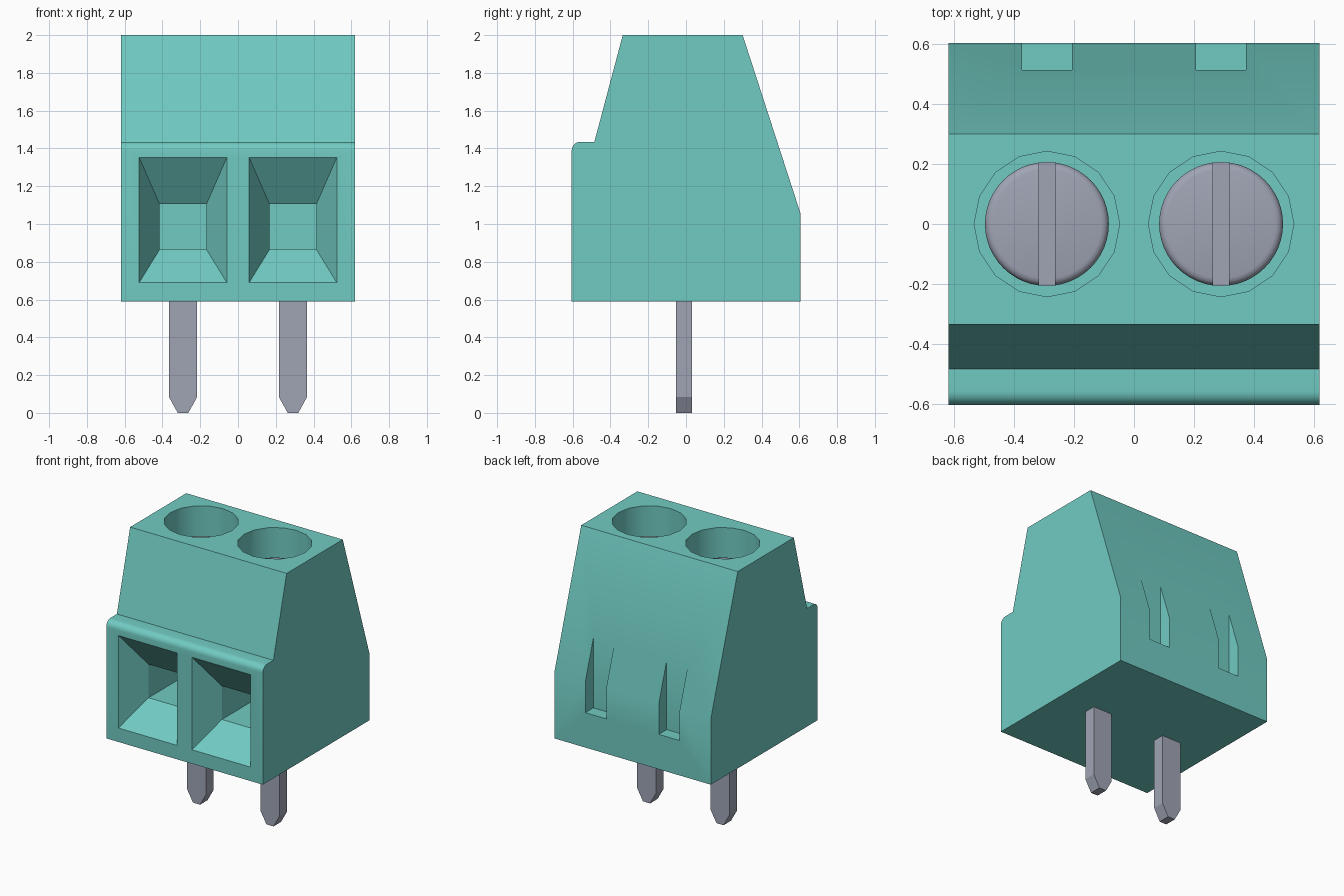
import bpy, bmesh, math
from mathutils import Matrix

if "Cube" in bpy.data.objects:
    bpy.data.objects.remove(bpy.data.objects["Cube"], do_unlink=True)


def material(name, rgb):
    m = bpy.data.materials.new(name)
    m.use_nodes = True
    m.diffuse_color = (*rgb, 1)
    m.node_tree.nodes["Principled BSDF"].inputs["Base Color"].default_value = (*rgb, 1)
    return m


TEAL = material("teal plastic", (0.165, 0.60, 0.545))
STEEL = material("grey steel", (0.35, 0.375, 0.46))


def finish(name, bm, mat):
    bmesh.ops.recalc_face_normals(bm, faces=bm.faces[:])
    mesh = bpy.data.meshes.new(name)
    bm.to_mesh(mesh)
    bm.free()
    mesh.materials.append(mat)
    ob = bpy.data.objects.new(name, mesh)
    bpy.context.collection.objects.link(ob)
    return ob


def loft(name, rings, mat):
    """Solid through a list of rings with equal point counts, capped at both ends."""
    bm = bmesh.new()
    vs = [[bm.verts.new(p) for p in ring] for ring in rings]
    n = len(vs[0])
    for a, b in zip(vs, vs[1:]):
        for i in range(n):
            j = (i + 1) % n
            bm.faces.new((a[i], a[j], b[j], b[i]))
    bm.faces.new(vs[0])
    bm.faces.new(vs[-1][::-1])
    return finish(name, bm, mat)


def box(name, x0, x1, y0, y1, z0, z1, mat):
    return loft(name, [[(x0, y0, z), (x1, y0, z), (x1, y1, z), (x0, y1, z)]
                       for z in (z0, z1)], mat)


def cylinder(name, x, r, z0, z1, sides, mat):
    ring = [(x + r * math.sin(2 * math.pi * i / sides),
             r * math.cos(2 * math.pi * i / sides)) for i in range(sides)]
    return loft(name, [[(px, py, z) for px, py in ring] for z in (z0, z1)], mat)


def activate(ob):
    bpy.ops.object.select_all(action="DESELECT")
    ob.select_set(True)
    bpy.context.view_layer.objects.active = ob


def cut(ob, cutter):
    activate(ob)
    mod = ob.modifiers.new("cut", "BOOLEAN")
    mod.operation, mod.solver, mod.object = "DIFFERENCE", "EXACT", cutter
    bpy.ops.object.modifier_apply(modifier=mod.name)
    bpy.data.objects.remove(cutter, do_unlink=True)


def smooth(ob, angle):
    activate(ob)
    bpy.ops.object.shade_smooth_by_angle(angle=math.radians(angle))


# Housing: side profile with a rounded front lip, extruded across x
R = 0.045
lip = [(-0.56 - R * math.cos(a), 1.39 + R * math.sin(a))
       for a in (math.radians(15 * i) for i in range(7))]
profile = [(-0.605, 0.59)] + lip + [(-0.485, 1.435), (-0.335, 2.0), (0.3, 2.0),
                                    (0.605, 1.06), (0.605, 0.59)]
body = loft("housing", [[(x, y, z) for y, z in profile] for x in (-0.62, 0.62)], TEAL)


def rect(x0, x1, z0, z1, y):
    return [(x0, y, z0), (x1, y, z0), (x1, y, z1), (x0, y, z1)]


for side, cx in (("right", -0.291), ("left", 0.291)):
    # Funnel-shaped wire entry with a straight tunnel behind it
    outer = (cx - 0.232, cx + 0.232, 0.69, 1.352)
    inner = (cx - 0.124, cx + 0.124, 0.865, 1.105)
    cut(body, loft("entry_cutter", [rect(*outer, -0.7), rect(*outer, -0.605),
                                    rect(*inner, -0.42), rect(*inner, 0.2)], TEAL))
    # Screw well
    cut(body, cylinder("well_cutter", cx, 0.243, 1.75, 2.1, 16, TEAL))
    # Rear key slot
    cut(body, box("slot_cutter", cx - 0.083, cx + 0.083, 0.515, 0.7, 0.84, 1.5, TEAL))

    # Screw with a rounded rim and a driver slot
    screw = cylinder(side + "_screw", cx, 0.207, 1.73, 1.81, 48, STEEL)
    bm = bmesh.new()
    bm.from_mesh(screw.data)
    rim = [e for e in bm.edges if all(v.co.z > 1.8 for v in e.verts)]
    bmesh.ops.bevel(bm, geom=rim, offset=0.025, segments=3, profile=0.5, affect="EDGES")
    bm.to_mesh(screw.data)
    bm.free()
    cut(screw, box("driver_cutter", cx - 0.027, cx + 0.027, -0.3, 0.3, 1.765, 1.9, STEEL))
    smooth(screw, 32)

    # Solder pin with a tapered tip
    levels = ((0.0, 0.028), (0.085, 0.075), (0.62, 0.075))
    loft(side + "_pin", [[(cx - w, -0.054, z), (cx + w, -0.054, z),
                          (cx + w, 0.031, z), (cx - w, 0.031, z)]
                         for z, w in levels], STEEL)

smooth(body, 25)
